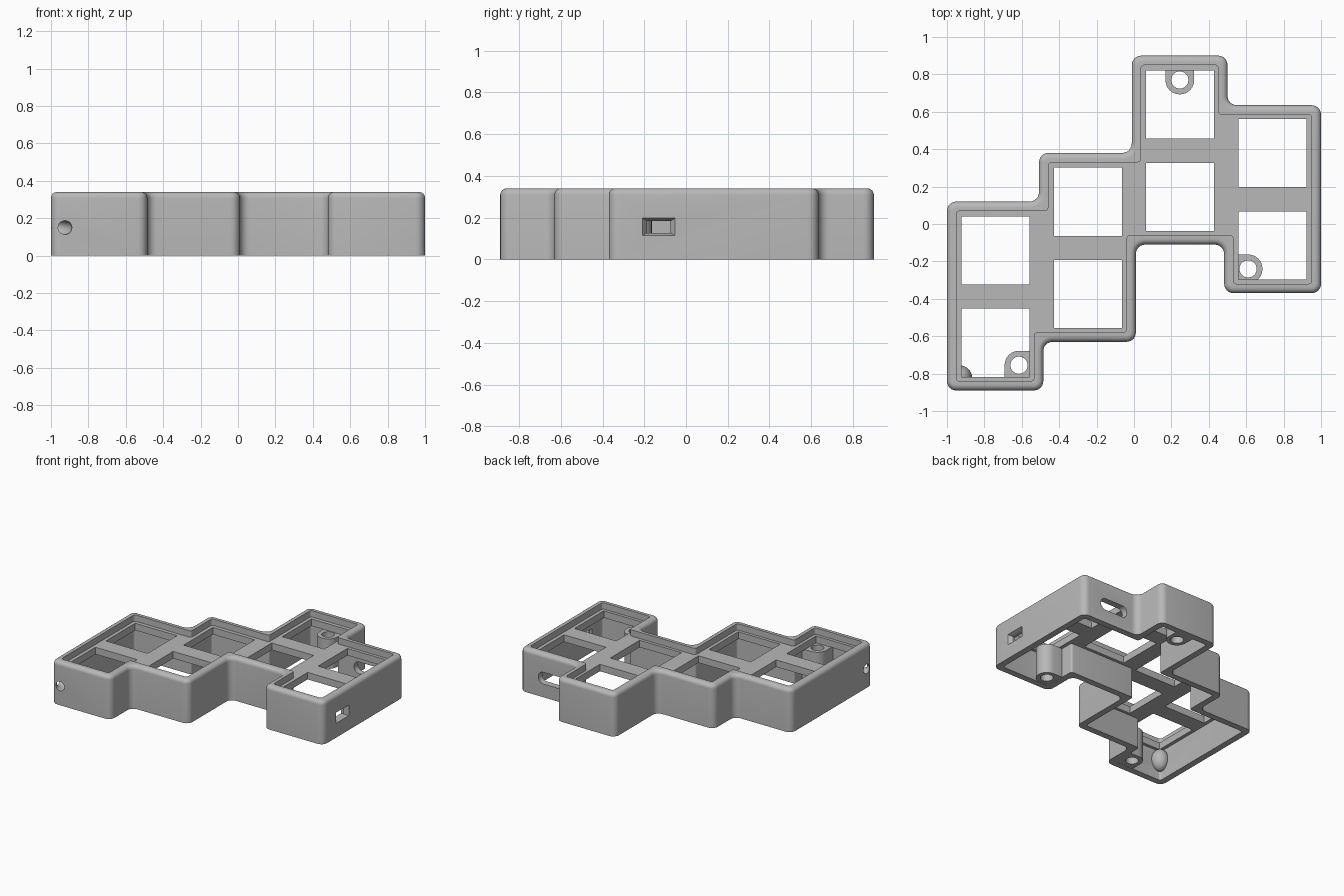
import bpy, bmesh, math
from mathutils import Vector

cube = bpy.data.objects.get("Cube")
if cube:
    bpy.data.objects.remove(cube, do_unlink=True)

grey = bpy.data.materials.new("plain grey")
grey.use_nodes = True
grey.diffuse_color = (0.48, 0.48, 0.48, 1)
grey.node_tree.nodes["Principled BSDF"].inputs["Base Color"].default_value = grey.diffuse_color

HEIGHT, WALL, ROUND, FILLET = 0.34, 0.05, 0.05, 0.032
PLATE_LOW, PLATE_TOP = 0.235, 0.29
PORT_Z = 0.155

# Stepped outline, counter-clockwise
OUTLINE = [(-1, -0.89), (-0.485, -0.89), (-0.485, -0.63), (0.01, -0.63),
           (0.01, -0.11), (0.482, -0.11), (0.482, -0.37), (1, -0.37),
           (1, 0.635), (0.5, 0.635), (0.5, 0.9), (-0.012, 0.9),
           (-0.012, 0.38), (-0.508, 0.38), (-0.508, 0.12), (-1, 0.12)]


def rounded(points, radius, inset=0.0, steps=6):
    """Inset a right-angled outline and round its corners; radius(index, convex)."""
    pts = [Vector(p) for p in points]
    ring = []
    for i, p in enumerate(pts):
        u = (p - pts[i - 1]).normalized()
        v = (pts[(i + 1) % len(pts)] - p).normalized()
        convex = u.x * v.y - u.y * v.x > 0
        r = radius(i, convex)
        corner = p + inset * Vector((-u.y - v.y, u.x + v.x))
        centre = corner + (v - u) * r
        for k in range(steps + 1):
            t = math.pi / 2 * k / steps
            ring.append(centre - v * r * math.cos(t) + u * r * math.sin(t))
    return ring


def loft(name, rings, closed=False):
    """Bridge (outline, z) rings; cap the ends unless the loft closes on itself."""
    bm = bmesh.new()
    rows = [[bm.verts.new((p.x, p.y, z)) for p in ring] for ring, z in rings]
    n = len(rows[0])
    pairs = list(zip(rows, rows[1:])) + ([(rows[-1], rows[0])] if closed else [])
    for a, b in pairs:
        for i in range(n):
            j = (i + 1) % n
            bm.faces.new((a[i], a[j], b[j], b[i]))
    if not closed:
        bm.faces.new(rows[0])
        bm.faces.new(rows[-1])
    bmesh.ops.recalc_face_normals(bm, faces=bm.faces)
    mesh = bpy.data.meshes.new(name)
    bm.to_mesh(mesh)
    bm.free()
    obj = bpy.data.objects.new(name, mesh)
    bpy.context.collection.objects.link(obj)
    mesh.materials.append(grey)
    return obj


def prism(name, ring, low, top):
    return loft(name, [(ring, low), (ring, top)])


def rect(x0, x1, y0, y1):
    return [(x0, y0), (x1, y0), (x1, y1), (x0, y1)]


def select_only(obj):
    bpy.ops.object.select_all(action='DESELECT')
    obj.select_set(True)
    bpy.context.view_layer.objects.active = obj


def cut(obj, cutter):
    select_only(obj)
    mod = obj.modifiers.new("cut", 'BOOLEAN')
    mod.operation, mod.solver, mod.object = 'DIFFERENCE', 'EXACT', cutter
    bpy.ops.object.modifier_apply(modifier=mod.name)


def discard(obj):
    bpy.data.objects.remove(obj, do_unlink=True)


def smooth(obj):
    select_only(obj)
    bpy.ops.object.shade_smooth_by_angle(angle=math.radians(35))


# Outer wall with a rounded top edge
def outer(inset):
    return rounded(OUTLINE, lambda i, c: ROUND - inset if c else ROUND + inset, inset)


inner = rounded(OUTLINE, lambda i, c: 0.018, WALL)
profile = [(inner, 0), (outer(0), 0)]
for k in range(7):
    t = math.pi / 2 * k / 6
    profile.append((outer(FILLET * (1 - math.cos(t))),
                    HEIGHT - FILLET * (1 - math.sin(t))))
profile.append((inner, HEIGHT))
wall = loft("case_wall", profile, closed=True)

# Switch plate with two square openings per column
plate = prism("switch_plate", rounded(OUTLINE, lambda i, c: 0.018, WALL - 0.005),
              PLATE_LOW, PLATE_TOP)
HALF, PITCH = 0.182, 0.494
for column, low_y in enumerate((-0.635, -0.375, 0.145, -0.115)):
    x = (column - 1.5) * PITCH
    for y in (low_y, low_y + PITCH):
        ring = [Vector(p) for p in rect(x - HALF, x + HALF, y - HALF, y + HALF)]
        hole = prism("opening_cutter", ring, 0.1, 0.5)
        cut(plate, hole)
        discard(hole)

# Screw posts: rectangles run into the wall, with the free corners rounded
R = 0.077
posts = [
    ("back_screw_post", (0.245, 0.77), rect(0.245 - R, 0.245 + R, 0.77 - R, 0.87), (0, 1)),
    ("left_screw_post", (0.61, -0.24), rect(0.51, 0.61 + R, -0.24 - R, -0.24 + R), (1, 2)),
    ("right_screw_post", (-0.615, -0.755), rect(-0.615 - R, -0.51, -0.865, -0.755 + R), (3,)),
]
for name, (x, y), shape, free in posts:
    ring = rounded(shape, lambda i, c: R - 0.001 if i in free else 0.004)
    post = prism(name, ring, 0.001, PLATE_LOW + 0.001)
    bpy.ops.mesh.primitive_cylinder_add(vertices=32, radius=0.046, depth=1, location=(x, y, 0))
    bore = bpy.context.object
    cut(post, bore)
    discard(bore)
    smooth(post)

# Bulge behind the corner, pierced by a curved cord tunnel
bpy.ops.mesh.primitive_uv_sphere_add(segments=32, ring_count=16, radius=0.066,
                                     location=(-0.932, -0.822, 0.15))
bulge = bpy.context.object
bulge.name = "cord_bulge"
bulge.scale.z = 1.3
bulge.data.materials.append(grey)
bpy.ops.mesh.primitive_torus_add(major_radius=0.075, minor_radius=0.037, major_segments=48,
                                 minor_segments=20, location=(-1, -0.89, 0.15))
tunnel = bpy.context.object
cut(wall, tunnel)
cut(bulge, tunnel)
discard(tunnel)
smooth(bulge)

# Rounded cable port in the back wall
W, H = 0.12, 0.046
port = prism("port_cutter", rounded(rect(-W, W, -H, H), lambda i, c: H - 0.002), -0.1, 0.1)
port.location = (0.72, 0.62, PORT_Z - 0.005)
port.rotation_euler.x = math.pi / 2
bpy.context.view_layer.update()
cut(wall, port)
discard(port)

# Flared switch slot in the left wall
slot = loft("slot_cutter", [([Vector(p) for p in rect(-h, h, -w, w)], z)
                            for w, h, z in ((0.056, 0.028, -0.12), (0.056, 0.028, -0.03),
                                            (0.078, 0.042, 0), (0.078, 0.042, 0.05))])
slot.location = (1, -0.13, PORT_Z)
slot.rotation_euler.y = math.pi / 2
bpy.context.view_layer.update()
cut(wall, slot)
discard(slot)

smooth(wall)
